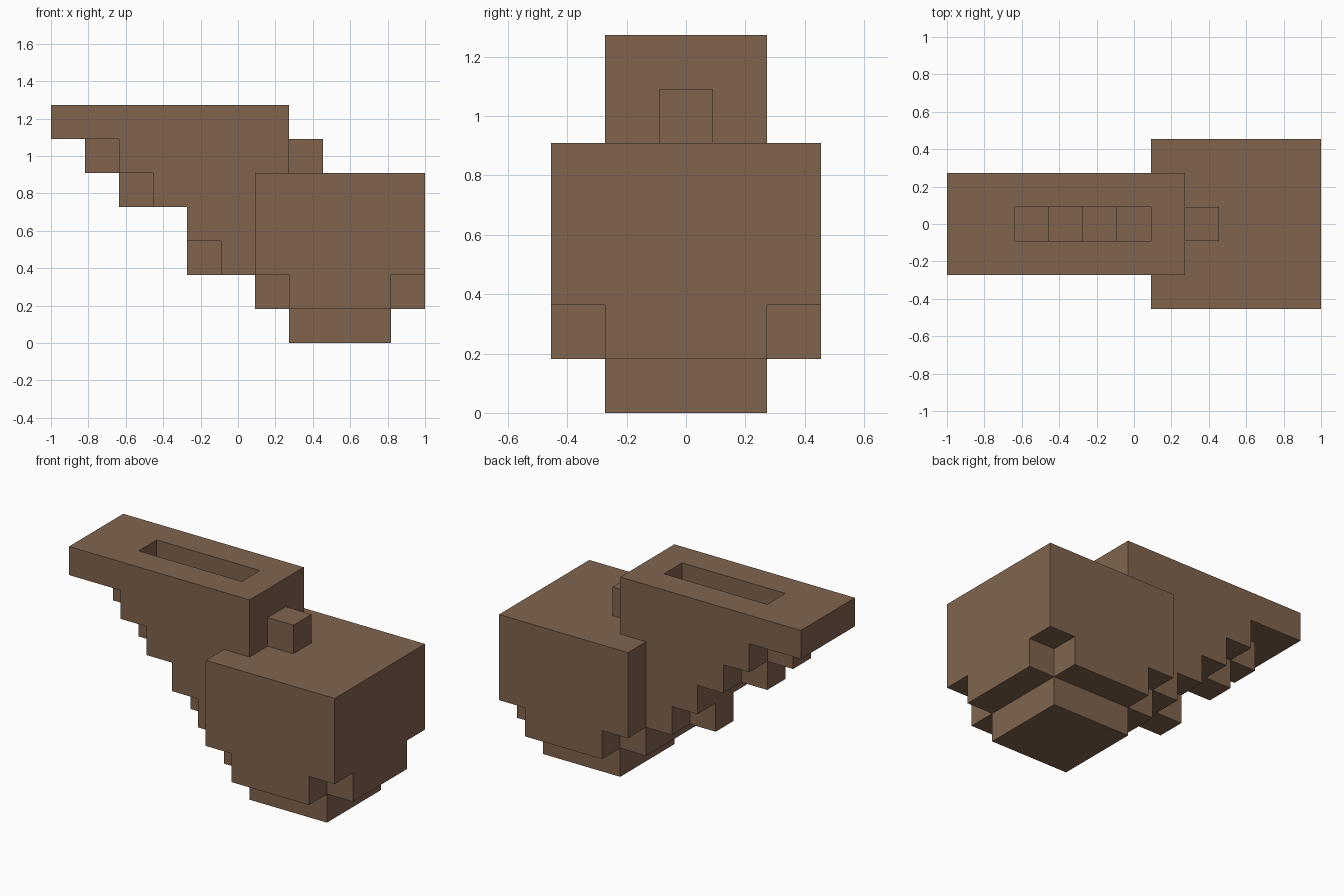
import bpy
import bmesh
from mathutils import Vector

cube = bpy.data.objects.get("Cube")
if cube:
    bpy.data.objects.remove(cube)

UNIT = 2 / 11  # edge of one block

brown = bpy.data.materials.new("brown")
brown.use_nodes = True
colour = (0.216, 0.127, 0.076, 1)
brown.diffuse_color = colour
shader = next(n for n in brown.node_tree.nodes if n.type == "BSDF_PRINCIPLED")
shader.inputs["Base Color"].default_value = colour
shader.inputs["Roughness"].default_value = 0.9


def box(x0, x1, y0, y1, z0, z1):
    """Set of block cells, both ends included; y is counted from the centre."""
    return {(x, y, z) for x in range(x0, x1 + 1)
            for y in range(y0, y1 + 1) for z in range(z0, z1 + 1)}


def build(name, cells):
    """Skin a set of cells, keeping outer faces only and merging flat areas."""
    bm = bmesh.new()
    verts = {}

    def corner(p):
        key = tuple(round(2 * c) for c in p)
        if key not in verts:
            verts[key] = bm.verts.new(
                ((p.x - 5) * UNIT, p.y * UNIT, (p.z + 0.5) * UNIT))
        return verts[key]

    for cell in sorted(cells):
        for axis in range(3):
            for sign in (-1, 1):
                n = Vector((0, 0, 0))
                n[axis] = sign
                centre = Vector(cell)
                if tuple(round(c) for c in centre + n) in cells:
                    continue
                u = Vector((0, 0, 0))
                u[(axis + 1) % 3] = 1
                v = n.cross(u)
                bm.faces.new([corner(centre + (n + a * u + b * v) / 2)
                              for a, b in ((-1, -1), (1, -1), (1, 1), (-1, 1))])
    bmesh.ops.dissolve_limit(bm, angle_limit=0.01, verts=bm.verts[:],
                             edges=bm.edges[:])
    mesh = bpy.data.meshes.new(name)
    bm.to_mesh(mesh)
    bm.free()
    mesh.materials.append(brown)
    obj = bpy.data.objects.new(name, mesh)
    bpy.context.collection.objects.link(obj)
    return obj


# Bowl: wide block with its four lower corners notched, on a smaller foot
bowl = box(6, 10, -2, 2, 1, 4) | box(7, 9, -1, 1, 0, 0)
bowl -= {(x, y, 1) for x in (6, 10) for y in (-2, 2)}
build("bowl", bowl)

# Stem: overhanging top slab over a staircase underside
stem = box(0, 6, -1, 1, 6, 6) | box(6, 6, -1, 1, 5, 5)
for x in range(2, 6):
    stem |= box(x, x, -1, 1, 7 - x, 5)
    # slot sunk into the top, stepping down with the underside
    stem -= box(x, x, 0, 0, 8 - x, 6)
# Small ridge blocks along the middle of the underside
stem |= {(1, 0, 5), (2, 0, 4), (4, 0, 2)}
build("stem", stem)

# Knob between the stem and the top of the bowl
build("knob", box(7, 7, 0, 0, 5, 5))
